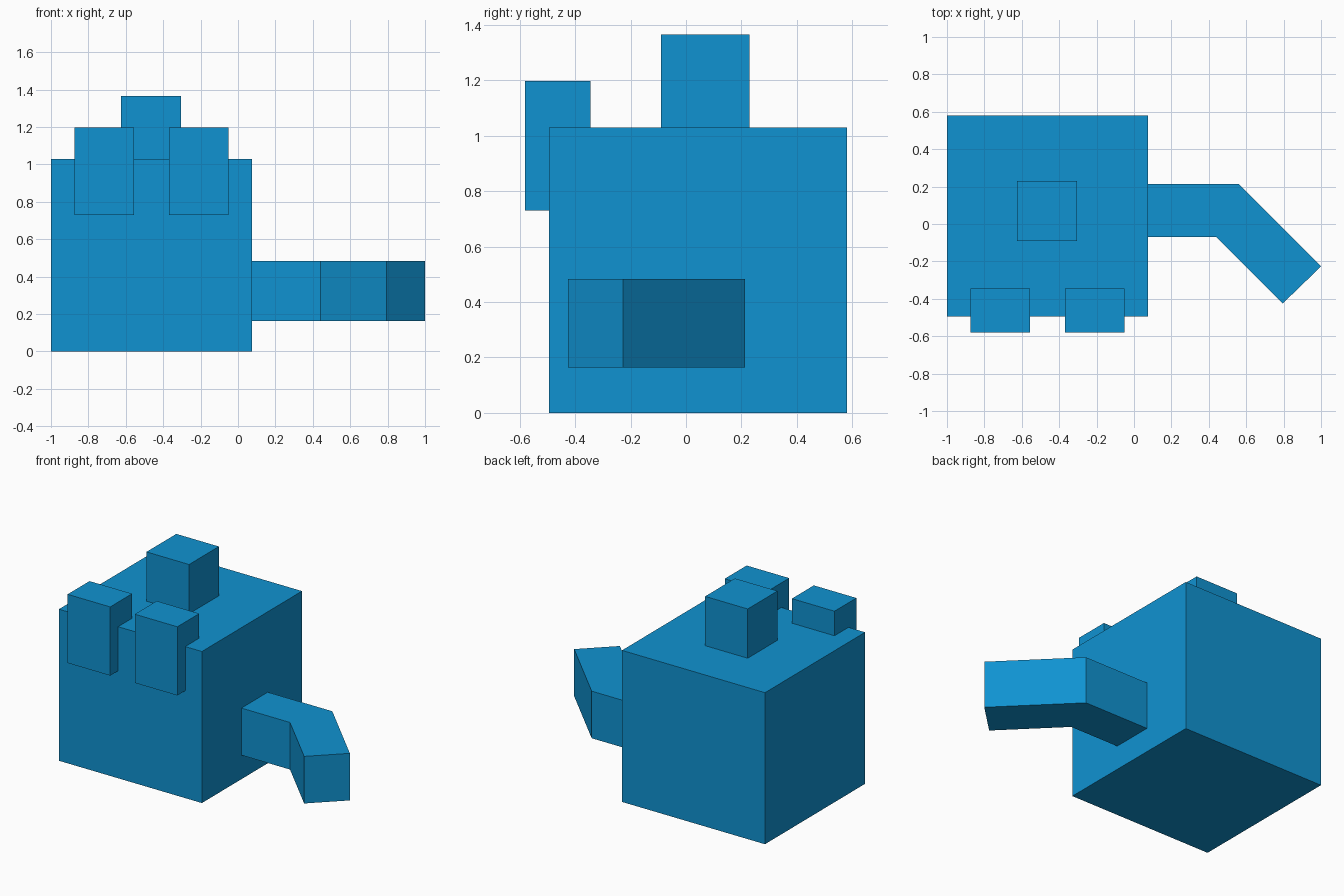
import bpy
import bmesh

old = bpy.data.objects.get("Cube")
if old:
    bpy.data.objects.remove(old, do_unlink=True)

blue = bpy.data.materials.new("bright blue")
blue.use_nodes = True
COLOUR = (0.005, 0.29, 0.64, 1.0)
blue.diffuse_color = COLOUR
blue.node_tree.nodes["Principled BSDF"].inputs["Base Color"].default_value = COLOUR


def prism(name, outline, bottom, top):
    """Extrude a flat outline upwards into a solid part."""
    bm = bmesh.new()
    base = bm.faces.new([bm.verts.new((x, y, bottom)) for x, y in outline])
    result = bmesh.ops.extrude_face_region(bm, geom=[base], use_keep_orig=True)
    for item in result["geom"]:
        if isinstance(item, bmesh.types.BMVert):
            item.co.z = top
    bmesh.ops.recalc_face_normals(bm, faces=bm.faces[:])
    mesh = bpy.data.meshes.new(name)
    bm.to_mesh(mesh)
    bm.free()
    mesh.materials.append(blue)
    obj = bpy.data.objects.new(name, mesh)
    bpy.context.scene.collection.objects.link(obj)
    return obj


def box(name, x0, x1, y0, y1, z0, z1):
    return prism(name, [(x0, y0), (x1, y0), (x1, y1), (x0, y1)], z0, z1)


# Large cubic body with a knob on top
box("body", -1.0, 0.075, -0.495, 0.58, 0.0, 1.03)
box("top_knob", -0.625, -0.305, -0.09, 0.23, 1.02, 1.365)

# Pair of blocks standing out of the upper front edge
for side, x in (("right", -0.875), ("left", -0.37)):
    box(side + "_front_block", x, x + 0.32, -0.58, -0.345, 0.73, 1.197)

# Arm bending forward at its elbow
prism("left_arm", [(0.07, -0.07), (0.44, -0.07), (0.795, -0.425),
                   (1.0, -0.227), (0.56, 0.213), (0.07, 0.213)], 0.163, 0.483)
